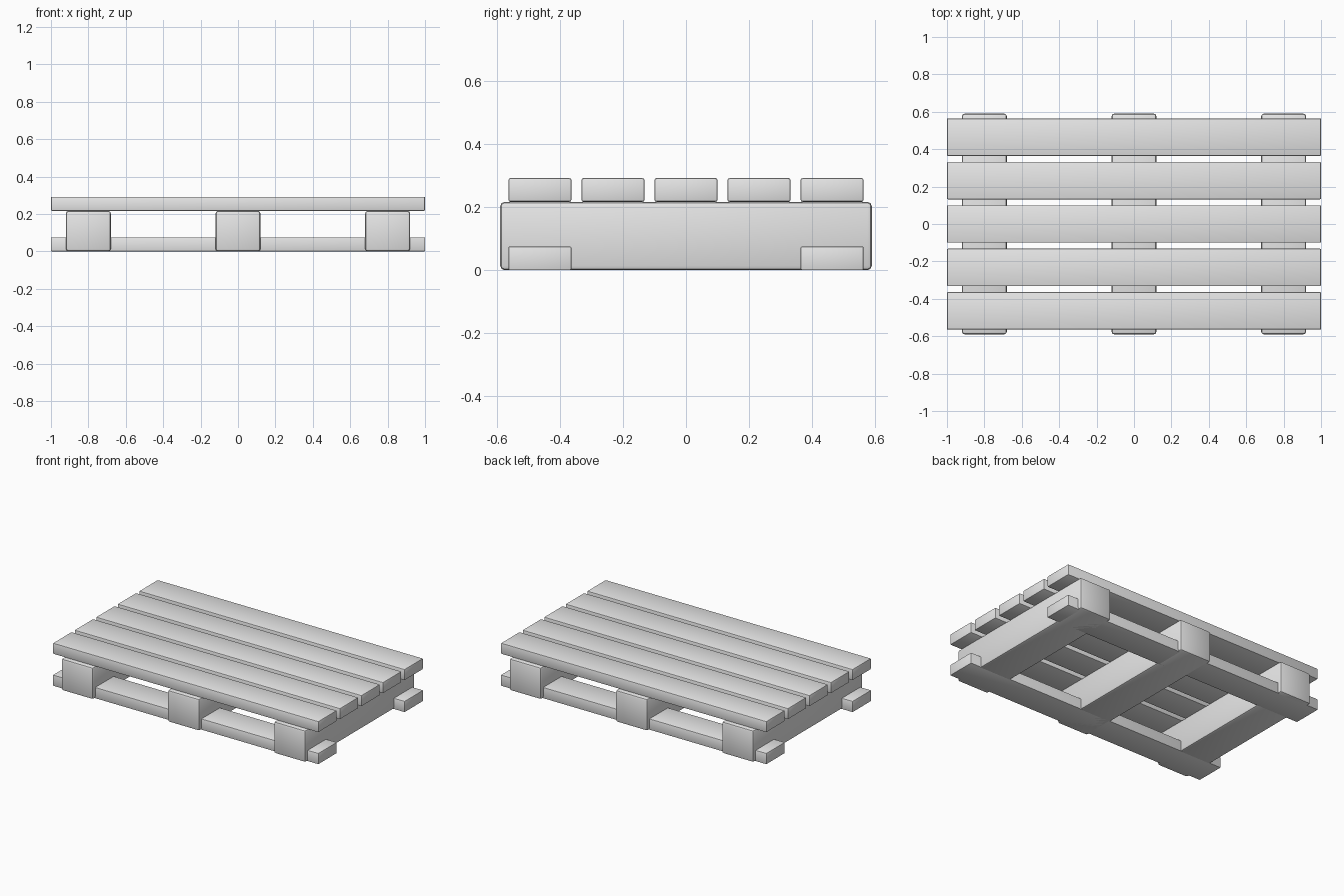
import bpy

default_cube = bpy.data.objects.get("Cube")
if default_cube:
    bpy.data.objects.remove(default_cube, do_unlink=True)

# Single plain grey finish
grey = bpy.data.materials.new("plain_grey")
grey.use_nodes = True
colour = (0.8, 0.8, 0.8, 1)
grey.diffuse_color = colour
grey.node_tree.nodes["Principled BSDF"].inputs["Base Color"].default_value = colour


def plank(name, x, y, size, z_low, bevel):
    """Box standing on z_low with softened edges."""
    bpy.ops.mesh.primitive_cube_add(size=1, location=(x, y, z_low + size[2] / 2))
    obj = bpy.context.object
    obj.name = name
    obj.scale = size
    bpy.ops.object.transform_apply(location=False, rotation=False, scale=True)
    obj.data.materials.append(grey)
    mod = obj.modifiers.new("soft_edges", "BEVEL")
    mod.width = bevel
    mod.segments = 2
    bpy.ops.object.modifier_apply(modifier=mod.name)
    bpy.ops.object.shade_smooth_by_angle()
    return obj


BOARD = (2.0, 0.2, 0.075)
BEAM = (0.24, 1.18, 0.217)
PITCH = 0.232

# Three beams running front to back
for i, side in enumerate((-1, 0, 1)):
    plank(f"beam_{i + 1}", side * 0.8, 0, BEAM, 0, 0.014)

# Five deck boards on top of the beams
for i in range(5):
    plank(f"deck_board_{i + 1}", 0, (i - 2) * PITCH, BOARD, BEAM[2], 0.006)

# Two base boards, front and back, let into the beams
for name, side in (("front", -1), ("back", 1)):
    plank(f"{name}_base_board", 0, side * 2 * PITCH, BOARD, 0, 0.004)
